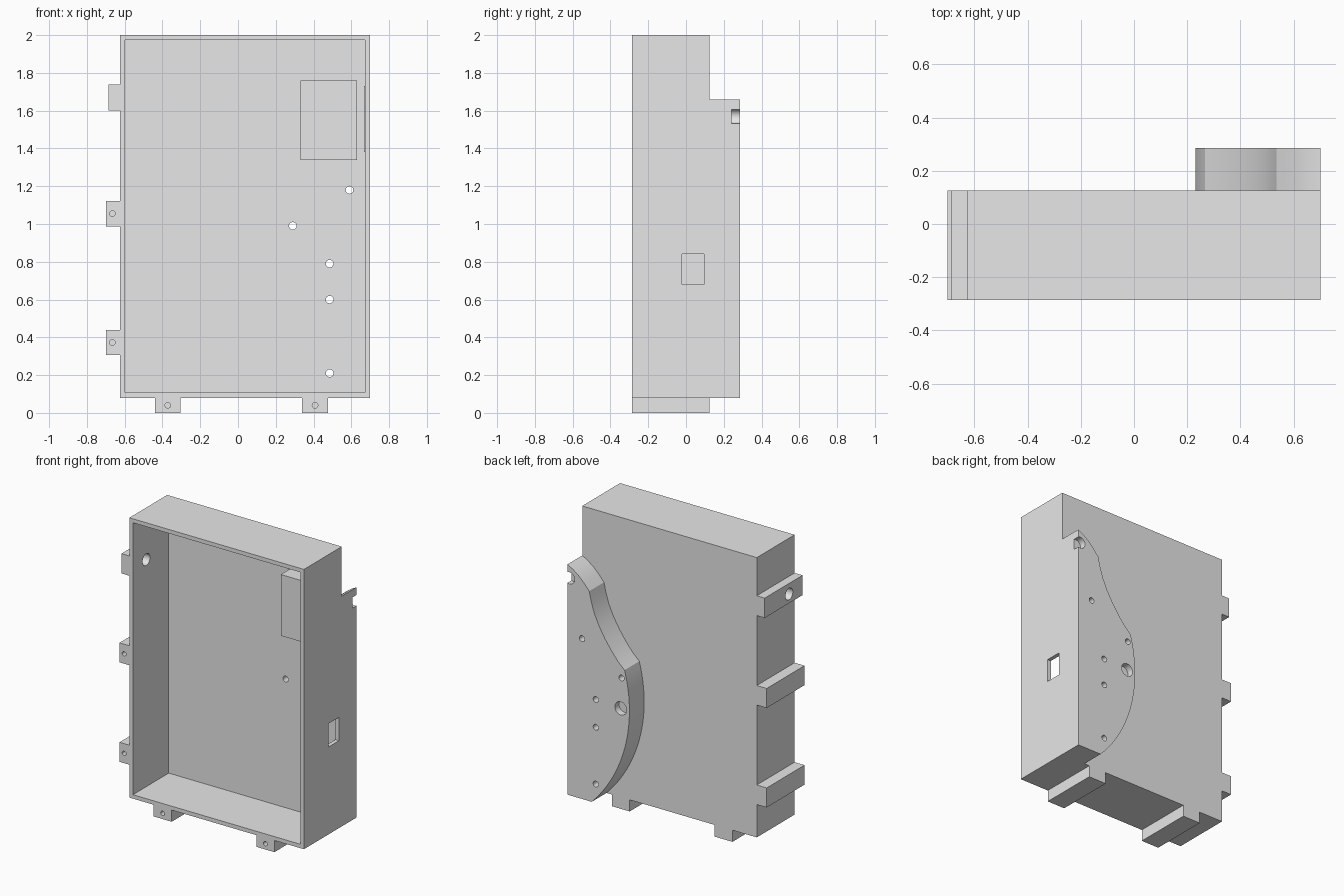
import bpy, bmesh, math
from mathutils import Vector

if "Cube" in bpy.data.objects:
    bpy.data.objects.remove(bpy.data.objects["Cube"])

grey = bpy.data.materials.new("plain_grey")
grey.use_nodes = True
grey.diffuse_color = (0.8, 0.8, 0.8, 1)
grey.node_tree.nodes["Principled BSDF"].inputs["Base Color"].default_value = (0.8, 0.8, 0.8, 1)

# Shared limits of the case
LEFT, RIGHT = -0.625, 0.70
FRONT, BACK, REAR = -0.285, 0.125, 0.285
BOTTOM, TOP = 0.08, 2.0
WALL = 0.027
FLOOR = BACK - 0.022


def finish(name, bm):
    bmesh.ops.recalc_face_normals(bm, faces=bm.faces)
    mesh = bpy.data.meshes.new(name)
    bm.to_mesh(mesh)
    bm.free()
    mesh.materials.append(grey)
    ob = bpy.data.objects.new(name, mesh)
    bpy.context.collection.objects.link(ob)
    return ob


def box(name, xs, ys, zs):
    bm = bmesh.new()
    bmesh.ops.create_cube(bm, size=1)
    for v in bm.verts:
        v.co = Vector(r[0] if c < 0 else r[1] for c, r in zip(v.co, (xs, ys, zs)))
    return finish(name, bm)


def extrude_profile(name, points, y0, y1):
    """Closed outline in the x-z plane, extruded along y."""
    bm = bmesh.new()
    face = bm.faces.new([bm.verts.new((x, y0, z)) for x, z in points])
    new = bmesh.ops.extrude_face_region(bm, geom=[face])["geom"]
    bmesh.ops.translate(bm, vec=(0, y1 - y0, 0),
                        verts=[g for g in new if isinstance(g, bmesh.types.BMVert)])
    return finish(name, bm)


def hole_along_y(x, z, radius, y0, y1, sides=28):
    ring = [(x + radius * math.cos(math.tau * i / sides),
             z + radius * math.sin(math.tau * i / sides)) for i in range(sides)]
    return extrude_profile("hole_cutter", ring, y0, y1)


def cut(ob, cutters):
    """Subtract each cutter, then remove it."""
    bpy.context.view_layer.objects.active = ob
    for cutter in cutters:
        mod = ob.modifiers.new("cut", "BOOLEAN")
        mod.operation, mod.solver, mod.object = "DIFFERENCE", "EXACT", cutter
        bpy.ops.object.modifier_apply(modifier=mod.name)
        bpy.data.objects.remove(cutter)


def cable_hole():
    """Round hole running sideways through the left wall and its boss."""
    cutter = hole_along_y(0, 0, 0.04, -0.15, 0.15)
    for v in cutter.data.vertices:
        x, y, z = v.co
        v.co = (y - 0.65, -0.14 - x, z + 1.665)
    return cutter


def pin_holes():
    spots = [(0.59, 1.18), (0.29, 0.99), (0.485, 0.79), (0.485, 0.6), (0.485, 0.21)]
    return [hole_along_y(x, z, 0.02, 0, 0.4) for x, z in spots]


# Open-fronted case with cable hole, side window and pin holes
case = box("case", (LEFT, RIGHT), (FRONT, BACK), (BOTTOM, TOP))
cut(case, [
    box("cavity", (LEFT + WALL, RIGHT - WALL), (FRONT - 0.1, FLOOR), (BOTTOM + WALL, TOP - WALL)),
    box("window", (RIGHT - 0.1, RIGHT + 0.1), (-0.02, 0.095), (0.68, 0.84)),
    cable_hole(), *pin_holes()])

# Curved rear housing: shoulder, concave flank, then a broad round belly
shoulder = [(RIGHT, BOTTOM), (RIGHT, 1.66), (0.66, 1.638), (0.615, 1.605), (0.575, 1.566), (0.535, 1.52)]
flank = [(0.519, 1.45), (0.497, 1.38), (0.46, 1.3), (0.415, 1.225), (0.365, 1.155), (0.315, 1.095)]
a0, a1 = math.asin(0.27), -math.asin(0.7)
belly = []
for i in range(25):
    a = a0 + (a1 - a0) * i / 24
    belly.append((1.23 - math.cos(a), 0.78 + math.sin(a)))
housing = extrude_profile("rear_housing", shoulder + flank + belly, BACK, REAR)
recess = REAR - 0.045
cut(housing, pin_holes() + [
    hole_along_y(0.296, 0.78, 0.045, recess, REAR + 0.1),
    hole_along_y(0.685, 1.57, 0.04, recess, REAR + 0.1)])

# Mounting lugs with blind screw holes in front
lugs = []
for i, z in enumerate((0.3725, 1.055)):
    lug = box(f"side_lug_{i + 1}", (-0.70, LEFT), (FRONT, BACK), (z - 0.067, z + 0.067))
    cut(lug, [hole_along_y(-0.665, z, 0.015, FRONT - 0.1, FRONT + 0.12)])
    lugs.append(lug)
for i, x in enumerate((-0.372, 0.408)):
    lug = box(f"bottom_lug_{i + 1}", (x - 0.068, x + 0.068), (FRONT, BACK), (0, BOTTOM))
    cut(lug, [hole_along_y(x, 0.04, 0.015, FRONT - 0.1, FRONT + 0.12)])
    lugs.append(lug)

# Boss around the cable hole
boss = box("cable_boss", (-0.685, LEFT), (FRONT, BACK), (1.602, 1.738))
cut(boss, [cable_hole()])

# Inner block on the back wall and thin pad on the right wall
box("inner_block", (0.33, 0.63), (-0.007, FLOOR), (1.34, 1.76))
box("wall_pad", (0.668, RIGHT - WALL), (-0.2, 0), (1.38, 1.73))

# Smooth the round surfaces, keep the corners sharp
bpy.ops.object.select_all(action="DESELECT")
for ob in [case, housing, boss, *lugs]:
    ob.select_set(True)
bpy.context.view_layer.objects.active = case
bpy.ops.object.shade_smooth_by_angle(angle=math.radians(25))
